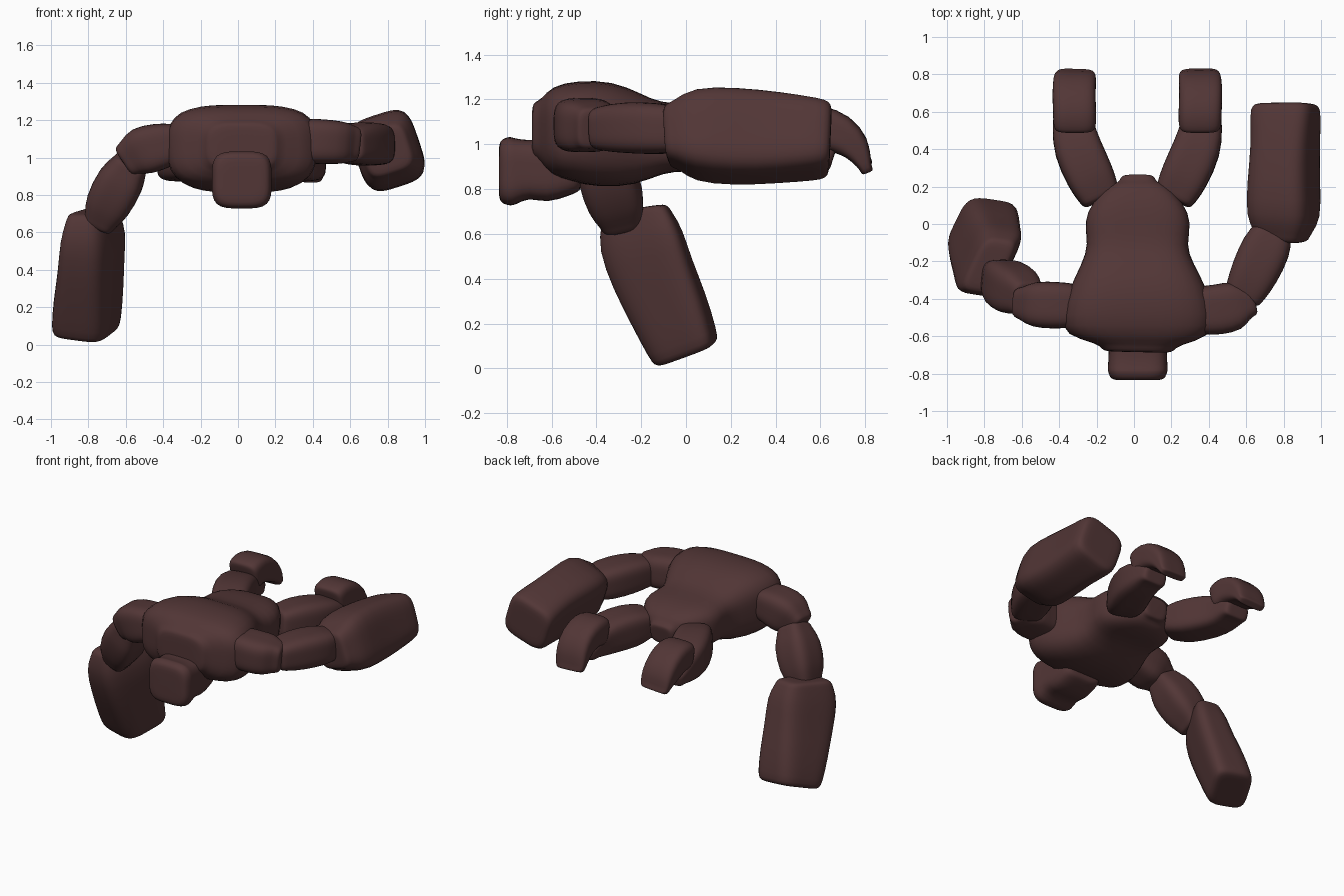
import bpy, bmesh, math
from mathutils import Vector

stone = bpy.data.materials.new("dark brown stone")
stone.diffuse_color = (0.085, 0.037, 0.037, 1)
MID = 0.018  # mirror plane of the legs
N = 24       # points around each block


def block(name, sections, side, power=4.5, cap=0.05, up=None):
    """Loft rounded-square rings (x, y, z, half_side, half_up) with soft end caps.
    An optional up direction gives a skewed section."""
    pts = [Vector(s[:3]) for s in sections]
    frames = []
    for i, p in enumerate(pts):
        t = (pts[min(i + 1, len(pts) - 1)] - pts[max(i - 1, 0)]).normalized()

        def across(d):
            d = Vector(d)
            return (d - t * d.dot(t)).normalized()
        u = across(side)
        v = across(up) if up else t.cross(u)
        frames.append([p, t, u, v, sections[i][3], sections[i][4]])

    # rounded ends: the first and last centres stay the outermost points
    def end(f, sign):
        p, t, u, v, a, b = f
        return [[p + t * sign * cap * d, t, u, v, a * k, b * k]
                for d, k in ((0, .45), (0, .8), (.3, .93), (1, 1))]
    rings = end(frames[0], 1) + frames[1:-1] + end(frames[-1], -1)[::-1]

    bm = bmesh.new()
    loops = []
    for p, t, u, v, a, b in rings:
        loop = []
        for k in range(N):
            w = 2 * math.pi * k / N
            c, s = math.cos(w), math.sin(w)
            r = (abs(c) ** power + abs(s) ** power) ** (-1 / power)
            loop.append(bm.verts.new(p + u * a * c * r + v * b * s * r))
        loops.append(loop)
    for l0, l1 in zip(loops, loops[1:]):
        for k in range(N):
            j = (k + 1) % N
            bm.faces.new((l0[k], l0[j], l1[j], l1[k]))
    bm.faces.new(loops[0])
    bm.faces.new(loops[-1])
    bmesh.ops.recalc_face_normals(bm, faces=bm.faces)
    for f in bm.faces:
        f.smooth = True
    me = bpy.data.meshes.new(name)
    bm.to_mesh(me)
    bm.free()
    me.materials.append(stone)
    ob = bpy.data.objects.new(name, me)
    bpy.context.collection.objects.link(ob)
    sub = ob.modifiers.new("soften", 'SUBSURF')
    sub.levels = sub.render_levels = 1
    return ob


X, Y = (1, 0, 0), (0, 1, 0)

# torso: broad chest, pinched waist, rounded hips
block("torso", [(.02, -.685, 1.06, .21, .14), (.022, -.60, 1.06, .395, .20),
                (.022, -.50, 1.06, .405, .225), (.02, -.36, 1.045, .375, .24),
                (.018, -.21, 1.02, .295, .205), (.018, -.11, 1.03, .26, .155),
                (.02, .01, 1.03, .29, .15), (.02, .11, 1.02, .245, .145),
                (.02, .20, 1.01, .16, .115), (.02, .255, 1.0, .10, .08)], X, 4, .04)

# head with a notch under the jaw
block("head", [(.02, -.835, .88, .16, .155), (.02, -.77, .88, .16, .15),
               (.02, -.70, .89, .155, .125), (.02, -.63, .88, .155, .145),
               (.02, -.48, .90, .15, .12)], X, 5)

# raised arm reaching back
block("right_shoulder", [(.32, -.46, 1.09, .13, .12), (.45, -.46, 1.085, .135, .12),
                         (.55, -.435, 1.08, .135, .115), (.64, -.41, 1.07, .085, .10)], Y)
block("right_upper_arm", [(.575, -.40, 1.07, .11, .10), (.64, -.27, 1.075, .13, .115),
                          (.715, -.11, 1.07, .135, .115), (.765, .01, 1.06, .10, .10)], X)
block("right_forearm", [(.79, -.09, 1.035, .14, .14), (.80, .03, 1.045, .18, .195),
                        (.80, .22, 1.035, .17, .205), (.81, .42, 1.03, .16, .19),
                        (.81, .645, 1.02, .175, .165)], (.95, 0, .31), 5, .05)

# lowered arm standing on the ground
block("left_shoulder", [(-.30, -.435, 1.08, .12, .11), (-.42, -.435, 1.06, .125, .125),
                        (-.52, -.43, 1.035, .125, .135), (-.61, -.42, .975, .09, .10)], Y)
block("left_upper_arm", [(-.565, -.40, .98, .10, .10), (-.625, -.36, .88, .13, .13),
                         (-.70, -.31, .74, .13, .125), (-.75, -.28, .63, .10, .09)], Y)
block("left_forearm", [(-.775, -.225, .715, .10, .17), (-.775, -.205, .58, .125, .205),
                       (-.785, -.15, .42, .13, .195), (-.80, -.075, .26, .145, .185),
                       (-.815, .005, .06, .15, .165)],
      (.27, -.035, -.05), 5.5, .045, up=(.11, .22, .1))

# hind legs with hooked feet, the left one curled a little less
for label, s, lift in (("right", 1, 0), ("left", -1, .03)):
    def leg(rows):
        return [(MID + s * x, y, z, a, b) for x, y, z, a, b in rows]
    block(label + "_thigh", leg([(.19, .13, 1.01, .115, .10), (.25, .25, 1.0, .13, .125),
                                 (.325, .41, .99, .13, .12), (.345, .53, .97, .11, .10),
                                 (.345, .655, .93, .10, .055)]), X, 5)
    block(label + "_foot", leg([(.335, .505, 1.055, .115, .10), (.335, .60, 1.08, .115, .10),
                                (.34, .69, 1.05, .115, .093), (.335, .765, .985, .115, .065),
                                (.33, .81, .875 + lift, .108, .03)]), X, 5, .035)
